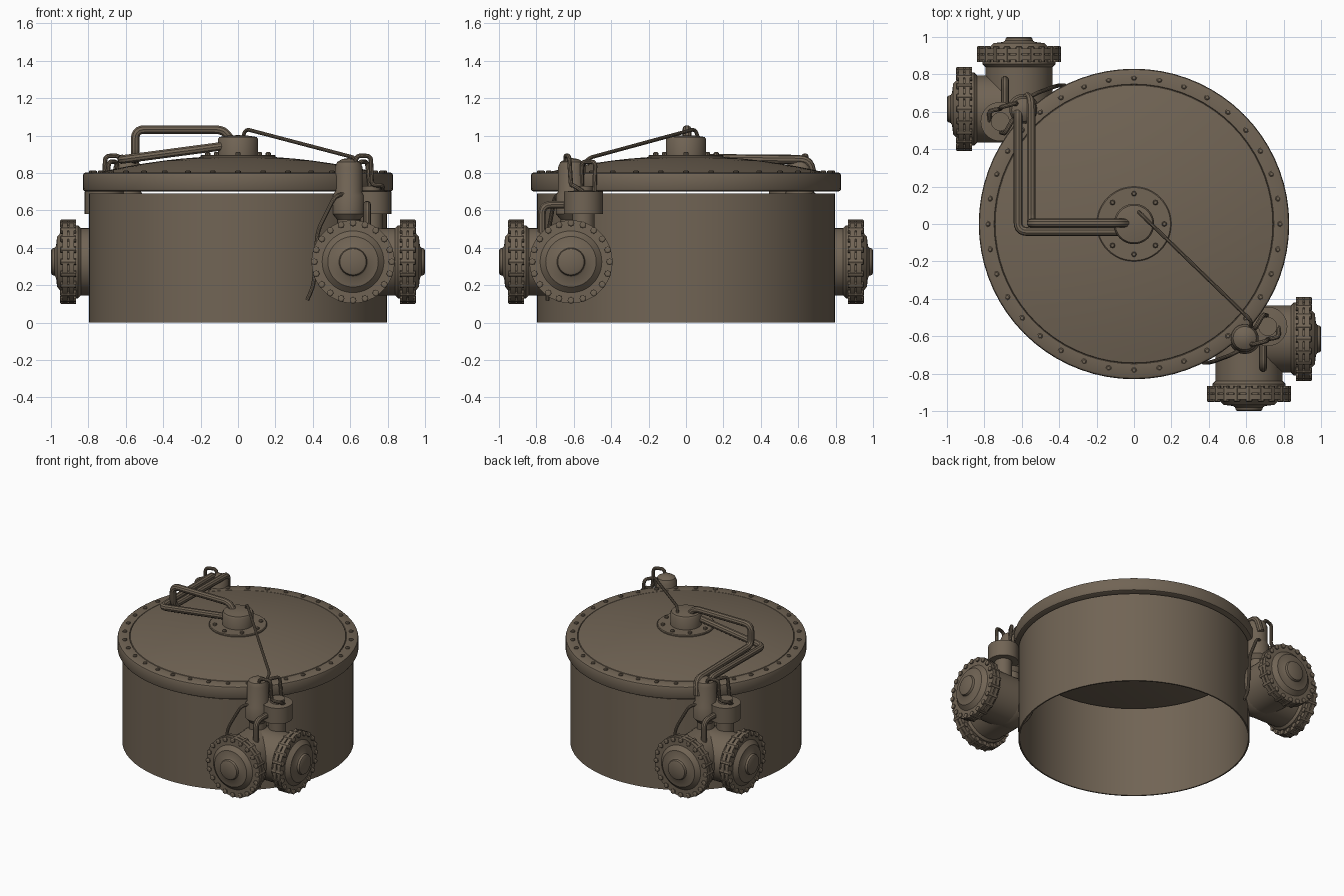
import bpy, bmesh, math
from mathutils import Matrix, Vector

if "Cube" in bpy.data.objects:
    bpy.data.objects.remove(bpy.data.objects["Cube"])

brown = bpy.data.materials.new("weathered_brown")
brown.diffuse_color = (0.165, 0.128, 0.09, 1)
brown.use_nodes = True
brown.node_tree.nodes["Principled BSDF"].inputs["Base Color"].default_value = brown.diffuse_color


def finish(name, me):
    me.materials.clear()
    me.materials.append(brown)
    ob = bpy.data.objects.new(name, me)
    bpy.context.collection.objects.link(ob)
    bpy.ops.object.select_all(action='DESELECT')
    ob.select_set(True)
    bpy.context.view_layer.objects.active = ob
    bpy.ops.object.shade_smooth_by_angle(angle=math.radians(35))
    return ob


def add_lathe(bm, profile, seg, mat, closed=False):
    """Spin (radius, height) points about local z."""
    rings = []
    for r, z in profile:
        if r < 1e-5:
            rings.append([bm.verts.new(mat @ Vector((0, 0, z)))])
        else:
            rings.append([bm.verts.new(mat @ Vector((r * math.cos(2 * math.pi * i / seg),
                          r * math.sin(2 * math.pi * i / seg), z))) for i in range(seg)])
    pairs = list(zip(rings, rings[1:]))
    if closed:
        pairs.append((rings[-1], rings[0]))
    for a, b in pairs:
        for i in range(seg):
            j = (i + 1) % seg
            if len(a) == 1:
                bm.faces.new((a[0], b[j], b[i]))
            elif len(b) == 1:
                bm.faces.new((a[i], a[j], b[0]))
            else:
                bm.faces.new((a[i], a[j], b[j], b[i]))


def mesh_from(name, bm):
    bmesh.ops.recalc_face_normals(bm, faces=bm.faces)
    me = bpy.data.meshes.new(name)
    bm.to_mesh(me)
    bm.free()
    return finish(name, me)


def lathe(name, profile, seg=48, mat=Matrix(), closed=False):
    bm = bmesh.new()
    add_lathe(bm, profile, seg, mat, closed)
    return mesh_from(name, bm)


def bolt_circle(name, count, radius, size, z0, z1, mat=Matrix()):
    bm = bmesh.new()
    prof = [(0, z0), (size, z0), (size, z1 - 0.005), (size * 0.6, z1), (0, z1)]
    for i in range(count):
        a = 2 * math.pi * i / count
        add_lathe(bm, prof, 8, mat @ Matrix.Translation((radius * math.cos(a), radius * math.sin(a), 0)))
    return mesh_from(name, bm)


def pipe(name, points, radius, mat=Matrix(), bend=0.05):
    """Tube along a path with rounded corners."""
    pts = [mat @ Vector(p) for p in points]
    path = [pts[0]]
    for a, b, c in zip(pts, pts[1:], pts[2:]):
        p = b + (a - b).normalized() * min(bend, (a - b).length * 0.45)
        q = b + (c - b).normalized() * min(bend, (c - b).length * 0.45)
        for k in range(6):
            t = k / 5
            path.append(p * (1 - t) ** 2 + b * 2 * t * (1 - t) + q * t * t)
    path.append(pts[-1])
    cu = bpy.data.curves.new(name, 'CURVE')
    cu.dimensions = '3D'
    cu.bevel_depth = radius
    cu.bevel_resolution = 3
    cu.use_fill_caps = True
    sp = cu.splines.new('POLY')
    sp.points.add(len(path) - 1)
    for s, p in zip(sp.points, path):
        s.co = (*p, 1)
    tmp = bpy.data.objects.new(name + "_path", cu)
    bpy.context.collection.objects.link(tmp)
    bpy.context.view_layer.update()
    me = bpy.data.meshes.new_from_object(tmp.evaluated_get(bpy.context.evaluated_depsgraph_get()))
    bpy.data.objects.remove(tmp)
    return finish(name, me)


# open-bottomed tank wall
lathe("tank_wall", [(0.797, 0), (0.797, 0.69), (0.787, 0.69), (0.787, 0)], 64, closed=True)

# lid: rounded rim, step and shallow dome
dome = [(r, 0.803 + 0.088 * (1 - (r / 0.742) ** 2))
        for r in (0.742, 0.68, 0.6, 0.5, 0.4, 0.3, 0.2, 0.1, 0)]
rim = [(0, 0.70), (0.815, 0.70), (0.825, 0.705), (0.83, 0.715), (0.83, 0.785),
       (0.826, 0.796), (0.816, 0.802), (0.748, 0.802), (0.745, 0.797)]
lathe("lid", rim + dome, 72)
bolt_circle("lid_bolts", 36, 0.782, 0.015, 0.79, 0.814)

# central nozzle
lathe("nozzle_flange", [(0, 0.86), (0.2, 0.86), (0.2, 0.892), (0.195, 0.897), (0, 0.897)])
bolt_circle("nozzle_bolts", 8, 0.162, 0.014, 0.89, 0.912)
lathe("nozzle", [(0.108, 0.88), (0.108, 0.98), (0.1, 0.992), (0.05, 1.0), (0, 1.002)])

# supply pipes from the nozzle to the rear valve
pipe("upper_supply_pipe", [(-0.04, 0.005, 0.98), (-0.08, 0.005, 1.032), (-0.55, 0.005, 1.032),
                           (-0.55, 0.005, 0.88), (-0.55, 0.66, 0.87), (-0.57, 0.68, 0.76)], 0.024)
pipe("lower_supply_pipe", [(-0.07, -0.04, 0.945), (-0.62, -0.04, 0.872),
                           (-0.62, 0.6, 0.875), (-0.62, 0.62, 0.76)], 0.024)
# thin line from the nozzle to the front valve
pipe("sensing_line", [(0.02, 0.07, 0.97), (0.04, 0.05, 1.035),
                      (0.63, -0.52, 0.88), (0.62, -0.57, 0.82)], 0.01, bend=0.03)

# twin valve assemblies on opposite corners
port = [(0.18, 0), (0.18, 0.225), (0.195, 0.24), (0.195, 0.262), (0.222, 0.262), (0.222, 0.288),
        (0.21, 0.288), (0.21, 0.296), (0.222, 0.296), (0.222, 0.322), (0.165, 0.324),
        (0.15, 0.338), (0.135, 0.352), (0.085, 0.358), (0.075, 0.365), (0.07, 0.38),
        (0.06, 0.385), (0, 0.385)]
for side, turn in (("front", 0), ("rear", math.pi)):
    M = Matrix.Rotation(turn, 4, 'Z')
    # spherical elbow joining the two ports
    ball = [(0.183 * math.sin(math.pi * k / 16), -0.183 * math.cos(math.pi * k / 16)) for k in range(17)]
    C = M @ Matrix.Translation((0.615, -0.615, 0.325))
    lathe(side + "_elbow", ball, 32, C)
    for tag, rot in (("y_port", Matrix.Rotation(math.pi / 2, 4, 'X')),
                     ("x_port", Matrix.Rotation(math.pi / 2, 4, 'Y'))):
        lathe(f"{side}_{tag}", port, 48, C @ rot)
        bolt_circle(f"{side}_{tag}_bolts", 20, 0.207, 0.018, 0.25, 0.337, C @ rot)
    # upright pressure bottle
    lathe(side + "_bottle", [(0.06, 0.45), (0.06, 0.55), (0.085, 0.58), (0.085, 0.68), (0.074, 0.70),
                             (0.074, 0.83), (0.062, 0.858), (0.035, 0.874), (0, 0.88)], 32,
          M @ Matrix.Translation((0.592, -0.61, 0)))
    # relief cup beside it
    lathe(side + "_relief_cup", [(0.06, 0.42), (0.06, 0.58), (0.105, 0.58), (0.105, 0.70),
                                 (0.05, 0.705), (0.05, 0.73), (0, 0.73)], 32,
          M @ Matrix.Translation((0.715, -0.548, 0)))
    # connecting tubes
    pipe(side + "_bypass_tube", [(0.69, -0.77, 0.47), (0.69, -0.77, 0.63), (0.69, -0.52, 0.63)],
         0.021, M)
    pipe(side + "_outer_loop", [(0.62, -0.64, 0.82), (0.635, -0.645, 0.893), (0.71, -0.625, 0.89),
                                (0.715, -0.615, 0.735), (0.775, -0.605, 0.735), (0.77, -0.55, 0.70)],
         0.012, M, 0.025)
    pipe(side + "_inner_loop", [(0.635, -0.56, 0.72), (0.65, -0.555, 0.86), (0.69, -0.485, 0.86),
                                (0.71, -0.49, 0.69)], 0.012, M, 0.025)
    pipe(side + "_drain_tube", [(0.59, -0.66, 0.69), (0.52, -0.70, 0.68), (0.425, -0.735, 0.49),
                                (0.405, -0.74, 0.2), (0.37, -0.74, 0.12)], 0.011, M)
